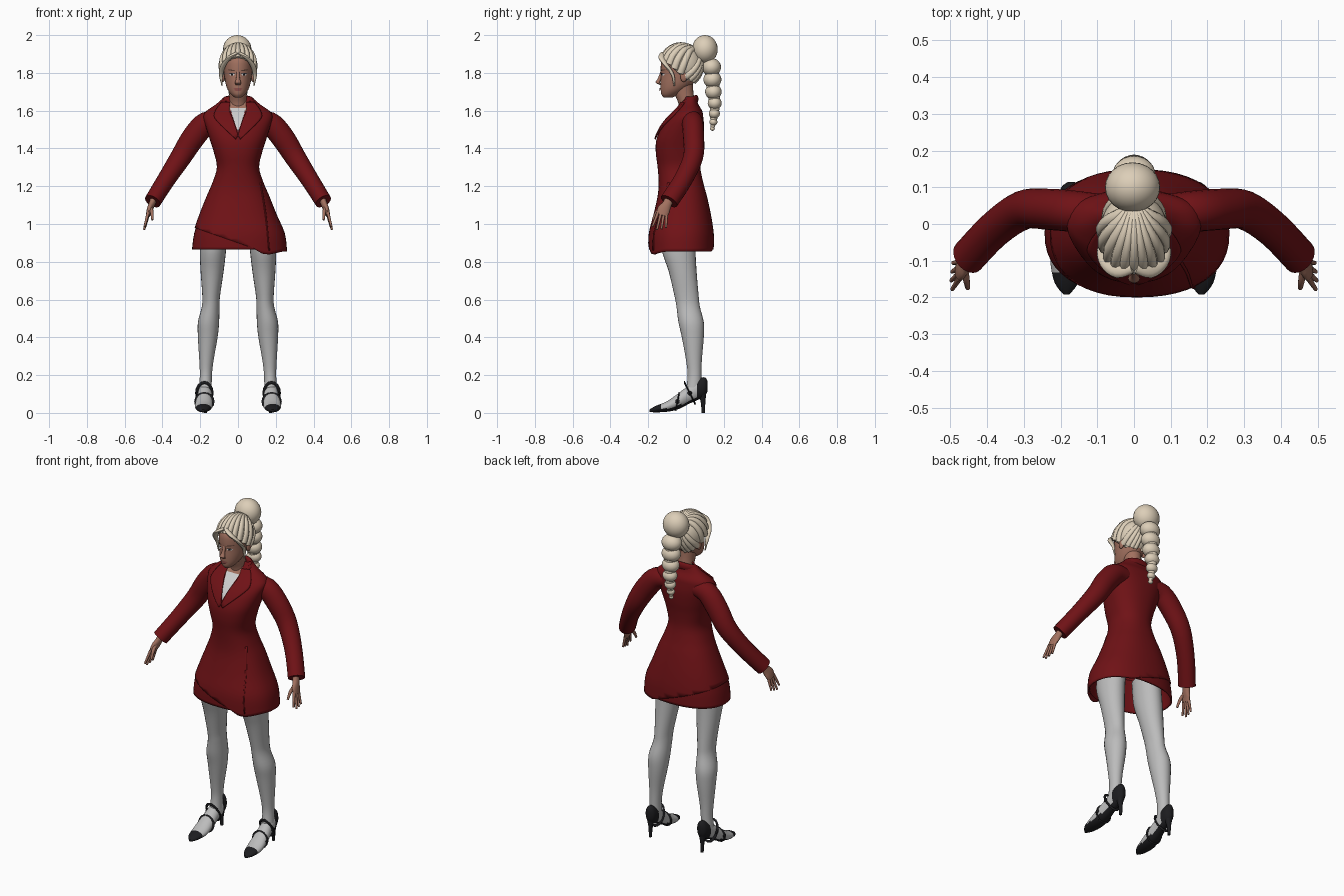
import bpy, bmesh, math
from mathutils import Vector
from mathutils.bvhtree import BVHTree

cube = bpy.data.objects.get("Cube")
if cube:
    bpy.data.objects.remove(cube)


def material(name, r, g, b):
    m = bpy.data.materials.new(name)
    m.diffuse_color = (r, g, b, 1)
    m.use_nodes = True
    bsdf = m.node_tree.nodes["Principled BSDF"]
    bsdf.inputs["Base Color"].default_value = (r, g, b, 1)
    bsdf.inputs["Roughness"].default_value = 0.7
    return m


RED = material("coat red", .16, .006, .008)
GREY = material("stocking grey", .5, .5, .5)
SKIN = material("skin", .36, .165, .115)
HAIR = material("pale blonde", .72, .62, .48)
BLACK = material("shoe black", .012, .012, .014)
WHITE = material("blouse white", .62, .62, .62)
LIPS = material("lips", .27, .08, .07)
BROWN = material("brow brown", .1, .05, .035)


def finish(name, bm, *mats, sharp=50):
    me = bpy.data.meshes.new(name)
    bm.to_mesh(me)
    bm.free()
    ob = bpy.data.objects.new(name, me)
    bpy.context.collection.objects.link(ob)
    for m in mats:
        me.materials.append(m)
    for p in me.polygons:
        p.use_smooth = True
    me.set_sharp_from_angle(angle=math.radians(sharp))
    return ob


def spline(rows, steps):
    """Catmull-Rom resampling of rows of numbers."""
    out = []
    for i in range(len(rows) - 1):
        a, b, c, d = (rows[min(max(i + k, 0), len(rows) - 1)] for k in (-1, 0, 1, 2))
        for j in range(steps):
            t = j / steps
            out.append([q + .5 * t * (r - p + t * (2 * p - 5 * q + 4 * r - s + t * (3 * (q - r) + s - p)))
                        for p, q, r, s in zip(a, b, c, d)])
    return out + [list(rows[-1])]


def tube_mesh(rows, frame="Y", n=20, steps=4, power=2, cap=True, side=1):
    """Loft rings (x, y, z, ru, rv); flat 'xy' / 'xz' rings, or across the path."""
    rows = [(r[0] * side, *r[1:]) for r in spline(rows, steps)]
    bm = bmesh.new()
    rings = []
    for i, (x, y, z, ru, rv) in enumerate(rows):
        if frame == "xy":
            u, v = Vector((1, 0, 0)), Vector((0, 1, 0))
        elif frame == "xz":
            u, v = Vector((1, 0, 0)), Vector((0, 0, 1))
        else:
            ref = Vector((1, 0, 0)) if frame == "X" else Vector((0, 1, 0)) if frame == "Y" else Vector((0, 0, 1))
            t = Vector(rows[min(i + 1, len(rows) - 1)][:3]) - Vector(rows[max(i - 1, 0)][:3])
            u = t.cross(ref).normalized()
            v = t.cross(u).normalized()
        ring = []
        for k in range(n):
            c, s = math.cos(math.tau * k / n), math.sin(math.tau * k / n)
            c, s = (math.copysign(abs(w) ** (2 / power), w) for w in (c, s))
            ring.append(bm.verts.new(Vector((x, y, z)) + u * ru * c + v * rv * s))
        rings.append(ring)
    for a, b in zip(rings, rings[1:]):
        for k in range(n):
            bm.faces.new((a[k], a[(k + 1) % n], b[(k + 1) % n], b[k]))
    if cap:
        bm.faces.new(rings[0])
        bm.faces.new(rings[-1])
    bmesh.ops.recalc_face_normals(bm, faces=bm.faces)
    return bm


def tube(name, mat, rows, **kw):
    return finish(name, tube_mesh(rows, **kw), mat)


def ball(name, mat, loc, radii):
    bm = bmesh.new()
    bmesh.ops.create_uvsphere(bm, u_segments=24, v_segments=16, radius=1)
    bmesh.ops.scale(bm, vec=radii, verts=bm.verts)
    bmesh.ops.translate(bm, vec=loc, verts=bm.verts)
    return finish(name, bm, mat)


def surface(ob):
    return BVHTree.FromPolygons([v.co for v in ob.data.vertices], [p.vertices[:] for p in ob.data.polygons])


def patch(name, mat, left, right, target, offset, thick=0, cols=8):
    """Thin plate between two (x, z) outlines, draped on the front of a surface."""
    bm = bmesh.new()
    grid = []
    for (xa, za), (xb, zb) in zip(spline(left, 4), spline(right, 4)):
        row = []
        for k in range(cols + 1):
            x, z = xa + (xb - xa) * k / cols, za + (zb - za) * k / cols
            hit = target.ray_cast(Vector((x, -2, z)), Vector((0, 1, 0)))[0]
            if hit is None:
                hit = target.find_nearest(Vector((x, -.1, z)))[0]
            row.append(bm.verts.new((x, hit.y - offset, z)))
        grid.append(row)
    for a, b in zip(grid, grid[1:]):
        for k in range(cols):
            f = bm.faces.new((a[k], a[k + 1], b[k + 1], b[k]))
            f.normal_update()
            if f.normal.y > 0:
                f.normal_flip()
    ob = finish(name, bm, mat)
    if thick:
        ob.modifiers.new("thickness", "SOLIDIFY").thickness = thick
    return ob


def disc(name, mat, x, z, rx, rz, target, offset, tilt=0):
    arc = [math.pi * (.03 + .94 * k / 6) for k in range(7)]
    sides = [[(x + d * rx * math.sin(a), z + rz * math.cos(a) + tilt * d * rx * math.sin(a)) for a in arc]
             for d in (-1, 1)]
    patch(name, mat, *sides, target, offset)


# Coat: one loft, trimmed along a slanting wrap hem
body = [(.005, -.025, .855, .255, .175), (.005, -.025, .95, .243, .172), (0, -.02, 1.05, .205, .152),
        (0, -.02, 1.15, .165, .13), (0, -.027, 1.22, .135, .118), (0, -.037, 1.3, .112, .113),
        (0, -.04, 1.38, .128, .12), (0, -.033, 1.45, .15, .123), (0, -.015, 1.52, .172, .11),
        (0, .003, 1.57, .183, .088), (0, .015, 1.6, .165, .07), (0, .02, 1.635, .115, .045),
        (0, .025, 1.675, .07, .03)]
bm = tube_mesh(body, frame="xy", n=48, power=2.3, cap=False)
bmesh.ops.bisect_plane(bm, geom=bm.verts[:] + bm.edges[:] + bm.faces[:], plane_co=(0, 0, .9),
                       plane_no=(.35, 0, 1), clear_inner=True)
for v in bm.verts:
    if v.co.z < .88 and v.co.y < -.1:
        v.co.z -= .018 * max(0, 1 - abs(v.co.x - .16) / .08)
coat = finish("coat", bm, RED)
coat_front = surface(coat)
coat.modifiers.new("cloth", "SOLIDIFY").thickness = .008

# Skirt under the coat
skirt = tube("skirt", RED, [(x, y, max(z, .865), a * .975, b * .975) for x, y, z, a, b in body[:3]],
             frame="xy", n=48, power=2.3, cap=False)
skirt.modifiers.new("cloth", "SOLIDIFY").thickness = .008

# Neckline, lapels, wrap edge and collar
patch("chest", SKIN, [(-.042, 1.655), (-.045, 1.6)], [(.042, 1.655), (.045, 1.6)], coat_front, .005)
patch("blouse", WHITE, [(-.042, 1.615), (-.026, 1.56), (-.001, 1.49)],
      [(.042, 1.615), (.026, 1.56), (.001, 1.49)], coat_front, .008)
for s, tag in ((1, "left"), (-1, "right")):
    patch(tag + "_lapel", RED, [(.042 * s, 1.645), (.044 * s, 1.6), (.024 * s, 1.55), (0, 1.47)],
          [(.09 * s, 1.645), (.125 * s, 1.59), (.115 * s, 1.55), (.012 * s, 1.45)], coat_front, .012, .008)
patch("wrap_edge", RED, [(.118, 1.22), (.145, 1.05), (.163, .86)], [(.124, 1.22), (.151, 1.05), (.169, .86)],
      coat_front, .005, .006, 2)
collar = []
for k in range(-6, 7):
    a = math.radians(k * 20)
    collar.append((.078 * math.sin(a), .012 + .042 * math.cos(a), 1.662 - .02 * (1 - math.cos(a)), .012, .022))
tube("collar", RED, collar, frame="Z", n=12, steps=2)

# Neck, head, nose
tube("neck", SKIN, [(0, .012, 1.58, .05, .045), (0, .004, 1.64, .046, .045), (0, -.01, 1.69, .046, .05),
                    (0, -.02, 1.76, .05, .055)], frame="xy")
profile = [(1.67, -.118, -.07, .018), (1.685, -.13, -.04, .036), (1.71, -.134, 0, .054), (1.745, -.135, .04, .066),
           (1.79, -.133, .065, .073), (1.83, -.134, .075, .077), (1.87, -.128, .075, .077), (1.91, -.1, .06, .062),
           (1.935, -.06, .03, .03)]
head = tube("head", SKIN, [(0, (f + b) / 2, z, w, (b - f) / 2) for z, f, b, w in profile], frame="xy", n=32)
face = surface(head)
tube("nose", SKIN, [(0, -.126, 1.81, .008, .008), (0, -.14, 1.77, .01, .01), (0, -.149, 1.749, .016, .012),
                    (0, -.134, 1.737, .012, .006)], frame="xy", n=14)
disc("upper_lip", LIPS, 0, 1.716, .023, .005, face, .006)
disc("lower_lip", LIPS, 0, 1.709, .019, .005, face, .007)

# Hair: trimmed cap with strands swept back to the tied knot
centre, size = Vector((0, -.022, 1.84)), Vector((.093, .108, .11))
bm = bmesh.new()
bmesh.ops.create_uvsphere(bm, u_segments=32, v_segments=20, radius=1)
bmesh.ops.scale(bm, vec=size, verts=bm.verts)
bmesh.ops.translate(bm, vec=centre, verts=bm.verts)
bmesh.ops.bisect_plane(bm, geom=bm.verts[:] + bm.edges[:] + bm.faces[:], plane_co=(0, 0, 1.76),
                       plane_no=(0, .95, 1), clear_inner=True)
finish("hair_cap", bm, HAIR).modifiers.new("thickness", "SOLIDIFY").thickness = .008


def on_cap(direction, scale):
    d = direction.normalized() * scale
    return centre + Vector((d.x * size.x, d.y * size.y, d.z * size.z))


knot = Vector((0, .8, .6)).normalized()
for k in range(-9, 10):
    phi = math.radians(k * 17)
    y = centre.y - .1 * math.cos(phi)
    start = Vector((math.sin(phi), -math.cos(phi), (1.765 - .95 * y - centre.z) / size.z)).normalized()
    rows = []
    for j in range(7):
        t = j / 6
        lift = Vector((0, 0, .5 * math.sin(math.pi * t))) if abs(k) < 6 else Vector()
        rows.append((*on_cap(start.lerp(knot, t) + lift, .97), .02 - .008 * t, .015 - .004 * t))
    tube("hair_strand", HAIR, rows, frame="X", n=10, steps=2)
ball("hair_knot", HAIR, (-.004, .1, 1.925), (.075, .068, .075))
braid = [(.135, 1.83, .053), (.14, 1.765, .05), (.145, 1.7, .046), (.152, 1.64, .039), (.15, 1.585, .031),
         (.145, 1.54, .022), (.14, 1.505, .013)]
for y, z, r in braid:
    ball("braid_segment", HAIR, (0, y, z), (r * 1.1, r * .95, r * .9))
tube("braid_core", HAIR, [(0, y, z, r * .75, r * .75) for y, z, r in braid], frame="xy", n=14)

for s, tag in ((1, "left_"), (-1, "right_")):
    # Face details
    disc(tag + "eye", WHITE, .032 * s, 1.791, .014, .0055, face, .003)
    disc(tag + "iris", BLACK, .032 * s, 1.791, .006, .0055, face, .005)
    disc(tag + "lash", BLACK, .032 * s, 1.797, .016, .002, face, .006, -.1 * s)
    disc(tag + "brow", BROWN, .034 * s, 1.814, .019, .003, face, .004, .12 * s)
    ball(tag + "ear", SKIN, (.079 * s, -.012, 1.78), (.01, .018, .028))
    tube(tag + "fringe", HAIR, [(.005, -.122, 1.905, .012, .008), (.045, -.13, 1.882, .017, .01),
                                (.078, -.105, 1.84, .016, .01), (.09, -.07, 1.79, .011, .008),
                                (.084, -.062, 1.73, .003, .003)], frame="Z", n=10, side=s)

    # Sleeve and hand
    tube(tag + "sleeve", RED, [(.08, .03, 1.545, .045, .05), (.165, .035, 1.535, .06, .056),
                               (.235, .04, 1.46, .062, .056), (.302, .038, 1.355, .056, .053),
                               (.38, -.015, 1.235, .048, .05), (.452, -.09, 1.12, .045, .05)], side=s)
    tube(tag + "palm", SKIN, [(.44, -.08, 1.15, .024, .019), (.456, -.1, 1.105, .025, .017),
                              (.468, -.118, 1.075, .034, .015), (.477, -.128, 1.045, .03, .011)],
         frame="X", n=16, side=s)
    for k in range(4):
        d = k - 1.5
        base = Vector((.476, -.126 - .015 * d, 1.052 + .005 * d))
        reach = 1 - .13 * abs(d - .4)
        rows = [(base.x + .022 * t * reach, base.y - (.016 + .009 * d) * t, base.z - .086 * t * reach,
                 .0085 - .003 * t, .0085 - .003 * t) for t in (0, .5, 1)]
        tube(tag + "finger", SKIN, rows, frame="X", n=10, side=s)
    tube(tag + "thumb", SKIN, [(.462, -.12, 1.09, .012, .011), (.456, -.155, 1.06, .01, .009),
                               (.453, -.175, 1.022, .006, .006)], frame="X", n=10, side=s)

    # Leg
    tube(tag + "leg", GREY, [(.12, -.04, 1, .07, .09), (.132, -.04, .87, .07, .09), (.137, -.018, .75, .061, .074),
                             (.142, .003, .62, .047, .064), (.145, .012, .56, .047, .062),
                             (.156, .027, .48, .056, .067), (.16, .036, .4, .052, .058),
                             (.167, .042, .28, .038, .042), (.17, .045, .2, .032, .036),
                             (.173, .04, .12, .034, .04)], frame="xy", n=24, side=s)

    # Shoe: dark toe, sole and heel cup over a pale upper
    foot = [(.184, -.192, .012, .008, .007), (.184, -.16, .02, .032, .017), (.182, -.1, .034, .046, .028),
            (.179, -.04, .062, .044, .042), (.175, .02, .1, .037, .05), (.172, .07, .127, .034, .055),
            (.171, .1, .138, .027, .05), (.171, .114, .142, .01, .028)]
    bm = tube_mesh(foot, frame="xz", n=24, side=s)
    for f in bm.faces:
        c = f.calc_center_median()
        if c.y < -.13 or c.y > .058 or f.normal.z < -.55:
            f.material_index = 1
    finish(tag + "shoe", bm, GREY, BLACK)
    tube(tag + "heel", BLACK, [(.172, .085, .11, .025, .024), (.172, .09, .06, .012, .013),
                               (.172, .092, 0, .008, .009)], frame="xy", n=14, side=s)

    # Straps and buckles
    for y, z, w, h, slant in ((-.045, .06, .046, .043, .2), (.02, .105, .041, .056, -.5)):
        rows = []
        for k in range(17):
            a = math.tau * k / 16
            rise = h * math.sin(a)
            rows.append((.178 + w * math.cos(a), y + slant * rise, z + rise, .008, .004))
        tube(tag + "strap", BLACK, rows, n=8, steps=1, side=s)
        ball(tag + "buckle", BLACK, ((.178 + w) * s, y, z), (.006, .012, .012))
